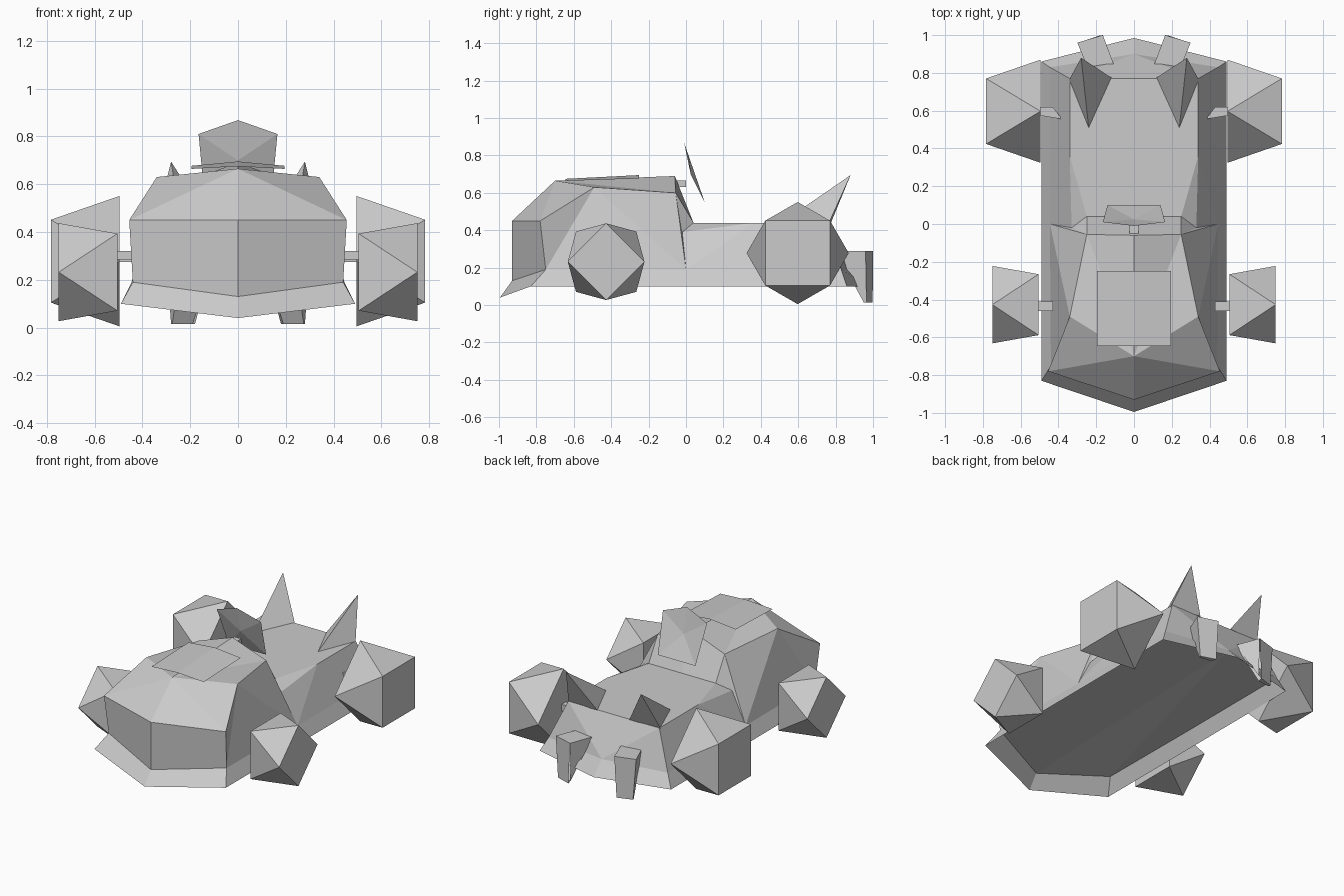
import bpy, bmesh, math

cube = bpy.data.objects.get("Cube")
if cube:
    bpy.data.objects.remove(cube)

grey = bpy.data.materials.new("light_grey")
grey.use_nodes = True
COLOUR = (0.6, 0.6, 0.6, 1)
grey.diffuse_color = COLOUR
grey.node_tree.nodes["Principled BSDF"].inputs["Base Color"].default_value = COLOUR


def part(name, points, faces, mirror=True):
    """Flat-faced mesh; points are keyed by letter, faces are strings of letters."""
    bm = bmesh.new()
    verts = {k: bm.verts.new(p) for k, p in points.items()}
    for f in faces.split():
        bm.faces.new([verts[k] for k in f])
    bmesh.ops.recalc_face_normals(bm, faces=bm.faces)
    finish(name, bm, mirror)


def finish(name, bm, mirror):
    mesh = bpy.data.meshes.new(name)
    bm.to_mesh(mesh)
    bm.free()
    mesh.materials.append(grey)
    obj = bpy.data.objects.new(name, mesh)
    bpy.context.collection.objects.link(obj)
    if mirror:
        mod = obj.modifiers.new("mirror", "MIRROR")
        mod.use_clip = True
        mod.merge_threshold = 0.001


def prism(name, bottom, top, mirror=True):
    """Solid between two loops of four points."""
    points = dict(zip("abcdefgh", bottom + top))
    part(name, points, "abcd efgh abfe bcgf cdhg dahe", mirror)


def box(name, low, high, mirror=True):
    (x, y, z), (u, v, w) = low, high
    ring = [(x, y), (u, y), (u, v), (x, v)]
    prism(name, [(*p, z) for p in ring], [(*p, w) for p in ring], mirror)


def wheel(name, y, z, x_in, x_out, r_in, r_out, turn):
    """Four-sided antiprism: the outer square is turned against the inner one."""
    bm = bmesh.new()
    for x, r, t in ((x_in, r_in, turn), (x_out, r_out, turn + math.pi / 4)):
        for i in range(4):
            a = t + i * math.pi / 2
            bm.verts.new((x, y + r * math.cos(a), z + r * math.sin(a)))
    bmesh.ops.convex_hull(bm, input=bm.verts[:])
    bmesh.ops.dissolve_limit(bm, angle_limit=0.01, verts=bm.verts[:], edges=bm.edges[:])
    finish(name, bm, True)


# Bodywork: nose, hood, cabin, rear deck and floor (left half, mirrored)
sill = {
    "a": (0, -.93, .13), "b": (.44, -.75, .19), "c": (.445, 0, .19),
    "d": (.445, .83, .19), "e": (0, .9, .19),
}
body = dict(sill)
body.update({
    "A": (0, -.93, .45), "B": (.455, -.78, .45),    # nose top
    "C": (0, -.7, .665), "D": (.34, -.49, .63),     # roof front
    "E": (0, -.06, .69), "F": (.25, -.055, .6),     # roof rear
    "G": (0, .04, .44), "H": (.25, .04, .44),       # deck front
    "I": (.33, -.02, .39), "J": (.34, .36, .44),
    "K": (0, .77, .44), "L": (.34, .77, .44),       # deck rear
})
part("body", body,
     "abBA ABC BDC CDF CFE BbD bcD DcF FcI FIH EFHG "
     "HIJ GHJLK IcJ cdLJ KLe Lde abe bce cde")

# Flared skirt around the sill
skirt = dict(sill)
skirt.update({
    "A": (0, -.995, .04), "B": (.49, -.83, .1), "C": (.49, 0, .1),
    "D": (.49, .86, .1), "E": (0, .985, .1),
})
part("skirt", skirt, "abBA bcCB cdDC deED")

# Roof plate, slightly creased along the middle
part("roof_plate", {
    "a": (0, -.645, .675), "b": (.195, -.645, .664),
    "c": (.195, -.25, .677), "d": (0, -.25, .695)}, "abcd")

# Creased rear wing and its small bracket
part("rear_wing", {
    "a": (0, -.01, .868), "b": (.165, .01, .81),
    "c": (.14, .1, .55), "d": (0, .1, .55), "m": (0, .025, .7)},
    "abm bcm cdm")
box("wing_bracket", (-.025, -.06, .63), (.025, 0, .665), False)

# Wheels and axle stubs
wheel("front_wheels", -.427, .232, .505, .75, .228, .205, math.pi / 4)
wheel("rear_wheels", .597, .278, .495, .783, .273, .245, 0)
box("front_axles", (.43, -.46, .285), (.51, -.41, .32))
stub = [(.38, .555), (.5, .575), (.5, .62), (.43, .62)]
prism("rear_axles", [(*p, .275) for p in stub], [(*p, .32) for p in stub])

# Swept-back spikes on the deck
part("deck_spikes", {
    "a": (.24, .51, .44), "b": (.12, .775, .44),
    "c": (.345, .76, .43), "t": (.28, .88, .695)}, "abc abt bct cat")

# Tapered exhaust pipes
prism("exhausts",
      [(.19, .96, .015), (.275, .95, .015), (.28, .965, .015), (.18, .998, .015)],
      [(.105, .84, .29), (.235, .8, .29), (.3, .96, .29), (.165, 1, .29)])
